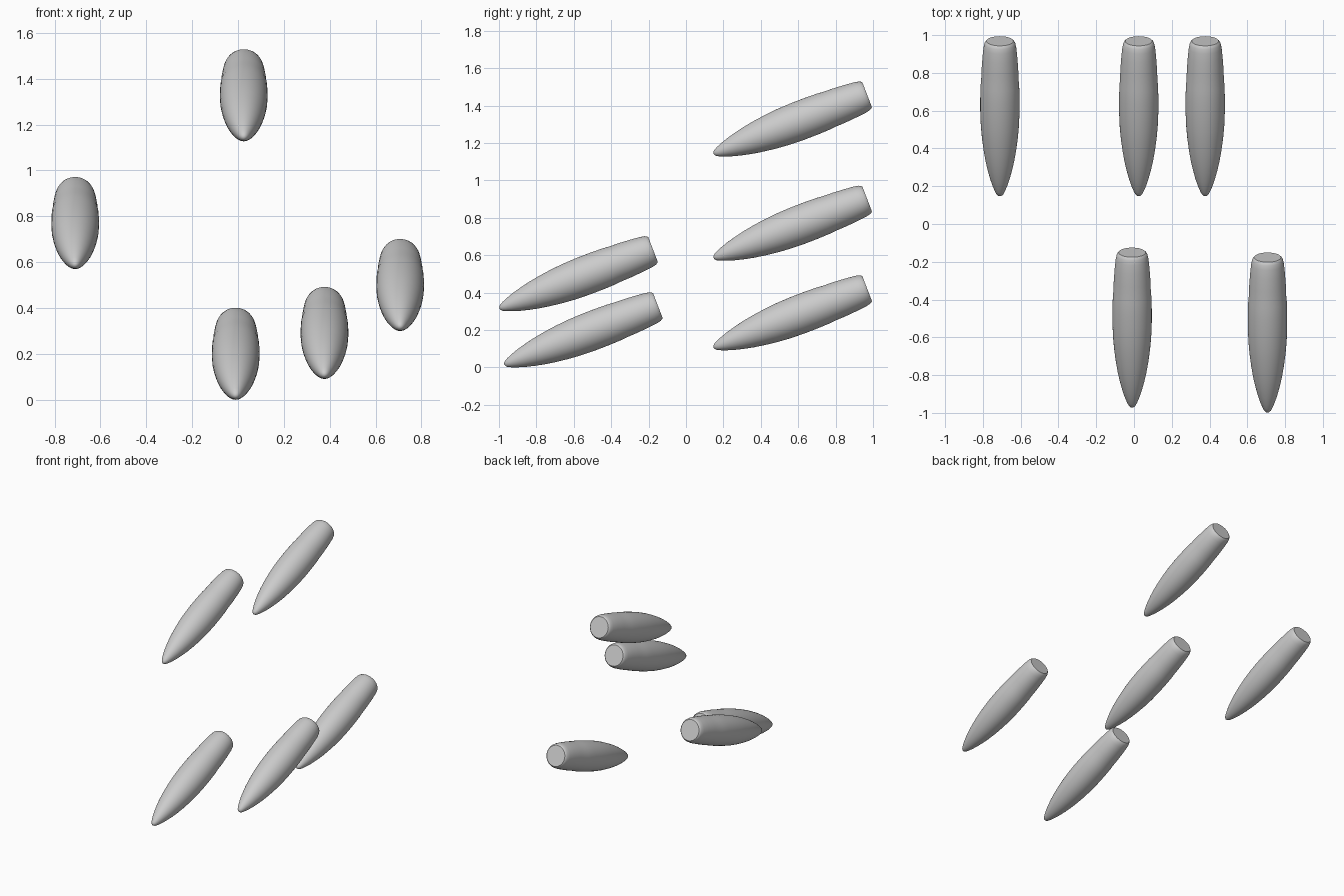
import bpy, bmesh, math
from mathutils import Matrix, Vector

if "Cube" in bpy.data.objects:
    bpy.data.objects.remove(bpy.data.objects["Cube"])

SEGMENTS = 48
TILT = math.radians(21)

# Lathe profile: distance behind the nose tip, radius
PROFILE = [(0.004, 0.010), (0.012, 0.018), (0.03, 0.027), (0.06, 0.039),
           (0.10, 0.052), (0.15, 0.065), (0.20, 0.076), (0.26, 0.086),
           (0.33, 0.095), (0.40, 0.101), (0.48, 0.104), (0.56, 0.104),
           (0.63, 0.102), (0.66, 0.099), (0.72, 0.097), (0.79, 0.092),
           (0.84, 0.087), (0.864, 0.082), (0.874, 0.077), (0.88, 0.071)]

# Nose tip positions of the five slugs
TIPS = [(-0.71, 0.147, 0.585), (0.025, 0.147, 1.142), (0.377, 0.147, 0.106),
        (-0.01, -0.972, 0.015), (0.707, -0.998, 0.315)]


def slug_mesh():
    bm = bmesh.new()
    rings = []
    for d, r in PROFILE:
        rings.append([bm.verts.new((r * math.cos(a), d, r * math.sin(a)))
                      for a in (2 * math.pi * i / SEGMENTS for i in range(SEGMENTS))])
    for a, b in zip(rings, rings[1:]):
        for i in range(SEGMENTS):
            j = (i + 1) % SEGMENTS
            bm.faces.new((a[i], a[j], b[j], b[i]))
    # Nose point and flat base
    for ring, d in ((rings[0], 0.0), (rings[-1], 0.88)):
        centre = bm.verts.new((0, d, 0))
        for i in range(SEGMENTS):
            bm.faces.new((ring[i], ring[(i + 1) % SEGMENTS], centre))
    bmesh.ops.recalc_face_normals(bm, faces=bm.faces)
    mesh = bpy.data.meshes.new("slug")
    bm.to_mesh(mesh)
    bm.free()
    return mesh


# Five identical slugs, noses tilted down towards the front
mesh = slug_mesh()
for n, tip in enumerate(TIPS, 1):
    slug = bpy.data.objects.new(f"slug_{n}", mesh)
    bpy.context.collection.objects.link(slug)
    slug.matrix_world = Matrix.Translation(Vector(tip)) @ Matrix.Rotation(TILT, 4, 'X')

# Smooth sides, crisp base rim
bpy.context.view_layer.objects.active = slug
slug.select_set(True)
bpy.ops.object.shade_smooth_by_angle(angle=math.radians(35))
